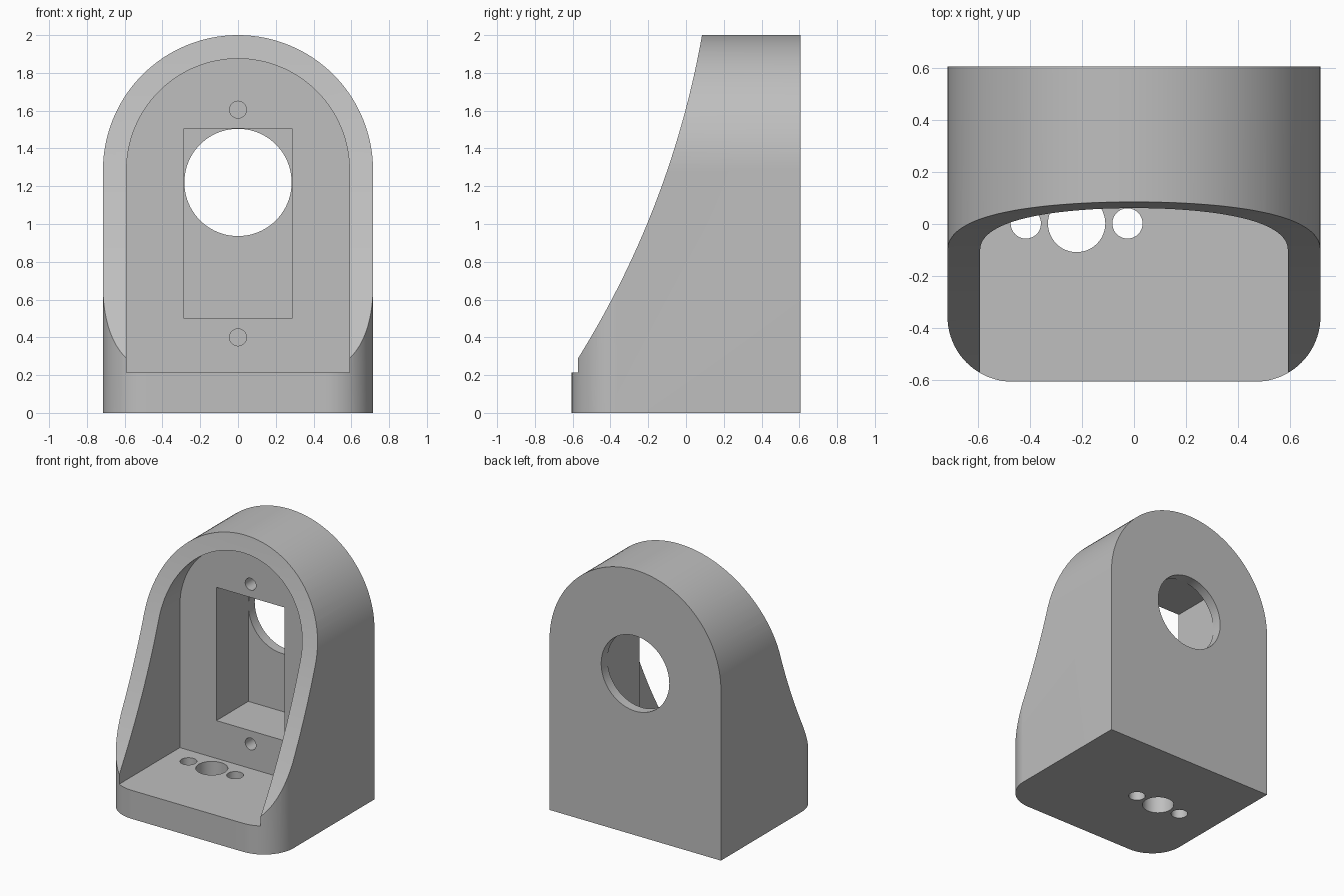
import bpy, bmesh
from math import sin, cos, pi, radians
from mathutils import Vector

if "Cube" in bpy.data.objects:
    bpy.data.objects.remove(bpy.data.objects["Cube"])

grey = bpy.data.materials.new("plain grey")
grey.use_nodes = True
colour = (0.52, 0.52, 0.52, 1)
grey.diffuse_color = colour
grey.node_tree.nodes["Principled BSDF"].inputs["Base Color"].default_value = colour

HALF, DEPTH, SPRING = 0.715, 0.605, 1.285   # half width, half depth, arch centre height
FLOOR, WALL = 0.215, 0.15                   # cavity floor height, cavity back plane


def prism(name, outline, sweep):
    """Solid made by sweeping a closed outline along a vector."""
    bm = bmesh.new()
    face = bm.faces.new([bm.verts.new(p) for p in outline])
    moved = bmesh.ops.extrude_face_region(bm, geom=[face], use_keep_orig=True)["geom"]
    bmesh.ops.translate(bm, vec=Vector(sweep),
                        verts=[v for v in moved if isinstance(v, bmesh.types.BMVert)])
    bmesh.ops.recalc_face_normals(bm, faces=bm.faces)
    mesh = bpy.data.meshes.new(name)
    bm.to_mesh(mesh)
    bm.free()
    mesh.materials.append(grey)
    obj = bpy.data.objects.new(name, mesh)
    bpy.context.collection.objects.link(obj)
    return obj


def arc(u, v, r, start, end, steps):
    angles = [radians(start + (end - start) * i / steps) for i in range(steps + 1)]
    return [(u + r * cos(a), v + r * sin(a)) for a in angles]


def upright(name, pts, y0, y1):
    """Outline in x and z, swept from front to back."""
    return prism(name, [(x, y0, z) for x, z in pts], (0, y1 - y0, 0))


def arch(half, bottom):
    return [(-half, bottom), (half, bottom)] + arc(0, SPRING, half, 0, 180, 64)


def circle(u, v, r, steps=48):
    return arc(u, v, r, 0, 360, steps)[:-1]


def combine(body, cutter, operation="DIFFERENCE"):
    mod = body.modifiers.new("cut", "BOOLEAN")
    mod.operation, mod.solver, mod.object = operation, "EXACT", cutter
    bpy.context.view_layer.objects.active = body
    bpy.ops.object.modifier_apply(modifier=mod.name)
    bpy.data.objects.remove(cutter)


# Arched body with rounded front corners
body = upright("bracket_body", arch(HALF, 0), -0.8, DEPTH)
r = 0.25
side = HALF + 0.0005
plan = ([(side, 0.8), (-side, 0.8)]
        + arc(r - side, r - DEPTH, r, 180, 270, 20)
        + arc(side - r, r - DEPTH, r, 270, 360, 20))
combine(body, prism("plan", [(x, y, -0.2) for x, y in plan], (0, 0, 2.5)), "INTERSECT")

# Concave sloping front
low, high = Vector((-0.577, 0.28)), Vector((0.085, 2.0))
normal = Vector((0.933, -0.359))
slope = []
for i in range(37):
    t = -0.08 + 1.16 * i / 36
    slope.append(low.lerp(high, t) + normal * 0.356 * t * (1 - t))
outline = [(-1, p.y, p.x) for p in slope]
outline = [(-1, p.x, p.y) for p in slope] + [(-1, -1.2, slope[-1].y), (-1, -1.2, slope[0].y)]
combine(body, prism("slope", outline, (2, 0, 0)))

# Arched cavity, rectangular pocket and round rear opening
combine(body, upright("cavity", arch(0.59, FLOOR), -1, WALL))
w = 0.285
combine(body, upright("pocket", [(-w, 0.5), (w, 0.5), (w, 1.505), (-w, 1.505)], 0, 0.53))
combine(body, upright("opening", circle(0, 1.22, w - 0.001, 80), 0.4, 0.8))

# Blind screw holes in the back wall
for z in (0.4, 1.605):
    combine(body, upright("screw", circle(0, z, 0.045), 0, WALL + 0.25))

# Through holes in the floor
for x, radius in ((-0.415, 0.058), (-0.22, 0.11), (-0.025, 0.058)):
    ring = [(px, py, -0.1) for px, py in circle(x, 0.002, radius)]
    combine(body, prism("floor_hole", ring, (0, 0, FLOOR + 0.2)))

# Smooth curves, crisp edges
bpy.ops.object.select_all(action="DESELECT")
body.select_set(True)
bpy.context.view_layer.objects.active = body
bpy.ops.object.shade_smooth_by_angle(angle=radians(25))
